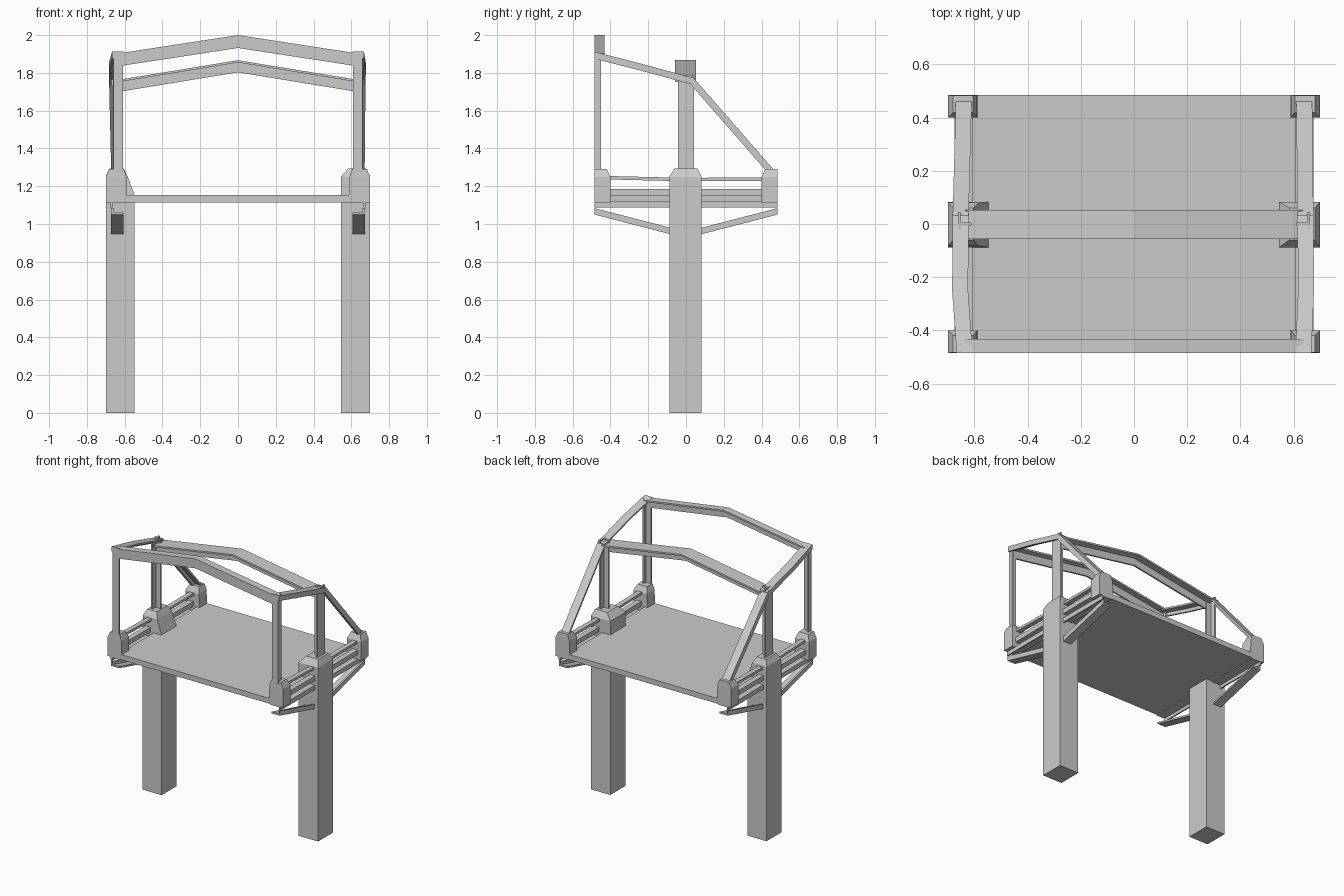
import bpy, bmesh
from mathutils import Vector

if "Cube" in bpy.data.objects:
    bpy.data.objects.remove(bpy.data.objects["Cube"])


def rings_to_object(name, rings):
    """Skin a list of equal-sized point rings and cap both ends."""
    bm = bmesh.new()
    vs = [[bm.verts.new(p) for p in r] for r in rings]
    n = len(rings[0])
    for a, b in zip(vs, vs[1:]):
        for i in range(n):
            j = (i + 1) % n
            bm.faces.new((a[i], a[j], b[j], b[i]))
    bm.faces.new(vs[0])
    bm.faces.new(vs[-1])
    bmesh.ops.recalc_face_normals(bm, faces=bm.faces)
    me = bpy.data.meshes.new(name)
    bm.to_mesh(me)
    bm.free()
    ob = bpy.data.objects.new(name, me)
    bpy.context.collection.objects.link(ob)
    return ob


def block(name, sections, sx=1, sy=1):
    """Upright block from (x0, x1, y0, y1, z) sections, mirrored by signs."""
    rings = [[(sx * x, sy * y, z) for x, y in ((x0, y0), (x1, y0), (x1, y1), (x0, y1))]
             for x0, x1, y0, y1, z in sections]
    return rings_to_object(name, rings)


def sweep(name, path, profile, axis):
    """Sweep a profile along a path with end cuts square to the given axis."""
    off = {'x': lambda u, v: (0, u, v), 'y': lambda u, v: (u, 0, v), 'z': lambda u, v: (u, v, 0)}[axis]
    return rings_to_object(name, [[Vector(p) + Vector(off(u, v)) for u, v in profile] for p in path])


def rect(w, h):
    return [(-w / 2, -h / 2), (w / 2, -h / 2), (w / 2, h / 2), (-w / 2, h / 2)]


def angle(w, h, t=0.012):
    """L section: corner at origin, legs along w and h (signed)."""
    tw, th = (t if w > 0 else -t), (t if h > 0 else -t)
    return [(0, 0), (w, 0), (w, th), (tw, th), (tw, h), (0, h)]


def tee(w, h, t=0.012):
    """T section: flange centred at the top (origin), web hanging down."""
    a, b = w / 2, t / 2
    return [(-a, 0), (a, 0), (a, -t), (b, -t), (b, -h), (-b, -h), (-b, -t), (-a, -t)]


# Deck
block("platform", [(-0.61, 0.61, -0.485, 0.485, 1.115), (-0.61, 0.61, -0.485, 0.485, 1.153)])

# Main legs with tapered caps (the left cap slopes inwards from lower down)
block("right_leg", [(0.545, 0.70, -0.088, 0.083, 0), (0.545, 0.70, -0.088, 0.083, 1.25),
                    (0.585, 0.68, -0.06, 0.06, 1.295)])
block("left_leg", [(-0.70, -0.547, -0.088, 0.083, 0), (-0.70, -0.547, -0.088, 0.083, 1.15),
                   (-0.70, -0.585, -0.083, 0.08, 1.255), (-0.68, -0.605, -0.06, 0.06, 1.295)])

for s, side in ((-1, "left"), (1, "right")):
    # Corner blocks
    for sy, end in ((-1, "front"), (1, "back")):
        ob = block(f"{end}_{side}_corner_block",
                   [(0.585, 0.70, 0.40, 0.485, 1.115), (0.59, 0.70, 0.40, 0.485, 1.25),
                    (0.605, 0.68, 0.42, 0.483, 1.292)], s, sy)
        # Braces under the deck, an angle section with the flange at the bottom
        sweep(f"{end}_{side}_under_brace",
              [(s * 0.672, sy * 0.485, 1.05), (s * 0.672, sy * 0.07, 0.943)],
              angle(-s * 0.065, 0.034), 'y')

    # Side edge angle and the two rails between the blocks
    sweep(f"{side}_edge_angle", [(s * 0.675, -0.485, 1.12), (s * 0.675, 0.485, 1.12)],
          angle(-s * 0.075, -0.033, 0.01), 'y')
    sweep(f"{side}_lower_rail", [(s * 0.655, -0.41, 1.169), (s * 0.655, 0.41, 1.169)],
          rect(0.04, 0.034), 'y')
    sweep(f"{side}_upper_rail", [(s * 0.65, -0.41, 1.245), (s * 0.65, 0, 1.235), (s * 0.65, 0.41, 1.238)],
          rect(0.035, 0.018), 'y')

    # Canopy uprights
    sweep(f"{side}_front_upright", [(s * 0.66, -0.485, 1.27), (s * 0.66, -0.485, 1.905)],
          angle(-s * 0.05, 0.035), 'z')
    web = [(s * (0.662 + v), u) for u, v in tee(0.085, 0.05)]
    sweep(f"{side}_middle_upright", [(0, 0, 1.27), (0, 0, 1.79)], web, 'z')

    # Sloping roof side bar and rear diagonal
    m = 0.682 if s < 0 else 0.675
    sweep(f"{side}_roof_bar",
          [(s * 0.667, -0.485, 1.912), (s * (m + 0.002), -0.25, 1.852), (s * m, 0.045, 1.772)],
          angle(-s * 0.06, -0.037), 'y')
    sweep(f"{side}_rear_diagonal", [(s * m, 0.03, 1.785), (s * 0.67, 0.475, 1.275)],
          angle(-s * 0.06, -0.052, 0.02), 'y')

# Peaked cross beams
sweep("front_cross_beam", [(-0.64, -0.485, 1.902), (0, -0.485, 2.0), (0.64, -0.485, 1.902)],
      angle(0.053, -0.068), 'x')
sweep("middle_cross_beam", [(-0.635, -0.002, 1.763), (0, -0.002, 1.867), (0.635, -0.002, 1.763)],
      tee(0.11, 0.064), 'x')
